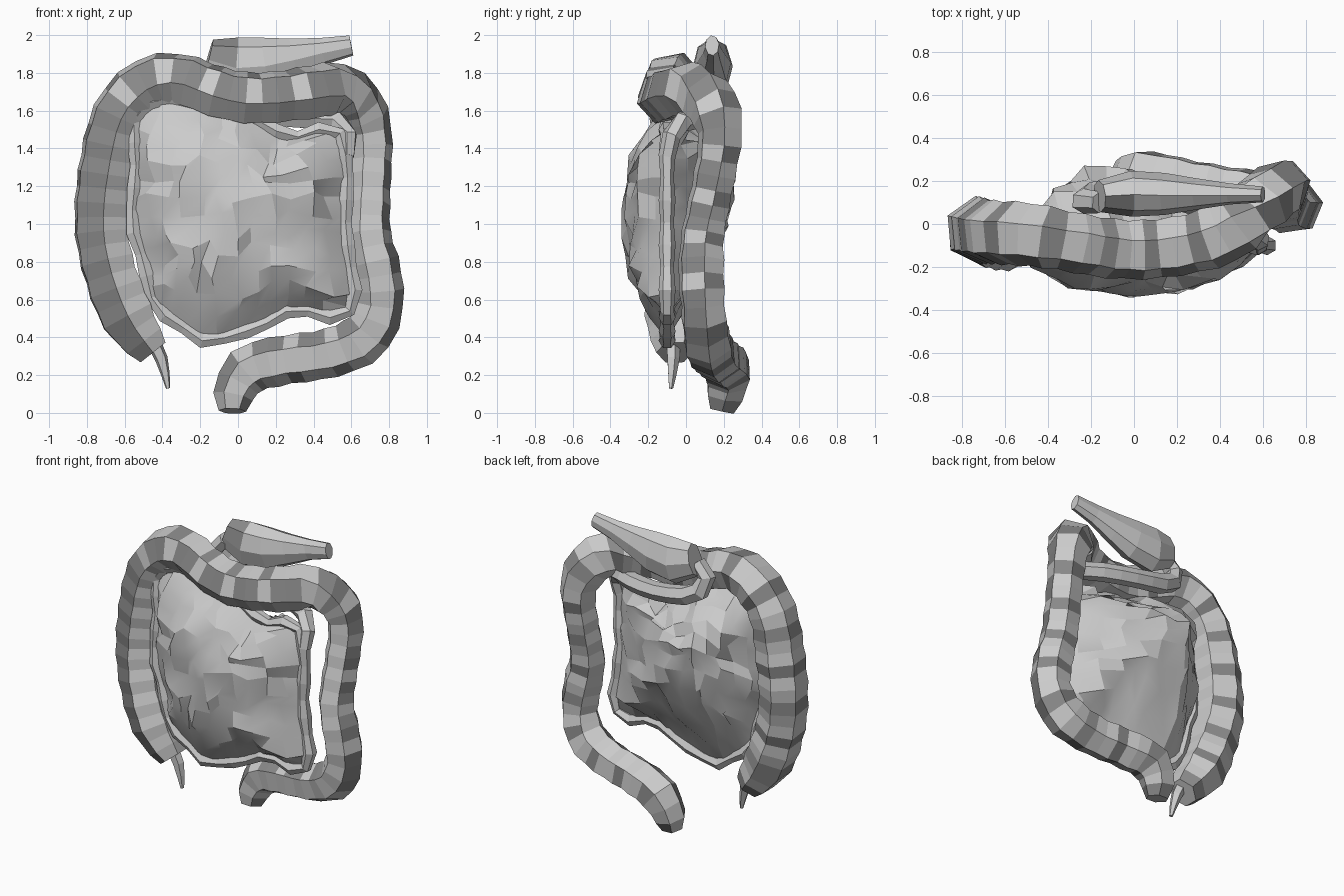
import bpy, bmesh, math, random
from mathutils import Vector

if "Cube" in bpy.data.objects:
    bpy.data.objects.remove(bpy.data.objects["Cube"])

random.seed(11)
dark = bpy.data.materials.new("dark_grey")
dark.diffuse_color = (.25, .25, .25, 1)
dark.use_nodes = True
dark.node_tree.nodes["Principled BSDF"].inputs["Base Color"].default_value = dark.diffuse_color


def finish(name, bm, smooth=0):
    bmesh.ops.recalc_face_normals(bm, faces=bm.faces)
    me = bpy.data.meshes.new(name)
    bm.to_mesh(me)
    bm.free()
    ob = bpy.data.objects.new(name, me)
    bpy.context.collection.objects.link(ob)
    if smooth:
        bpy.ops.object.select_all(action='DESELECT')
        ob.select_set(True)
        bpy.context.view_layer.objects.active = ob
        bpy.ops.object.shade_smooth_by_angle(angle=smooth)
    return ob


def spline(pts, step, closed=False):
    """Even samples of a Catmull-Rom curve; entries are (x, y, z, radius)."""
    P = [Vector(p) for p in pts]
    n = len(P)
    get = (lambda i: P[i % n]) if closed else (lambda i: P[max(0, min(n - 1, i))])
    dense = []
    for i in range(n if closed else n - 1):
        a, b, c, d = (get(i + k) for k in (-1, 0, 1, 2))
        for k in range(16):
            t = k / 16
            dense.append(0.5 * (2 * b + (c - a) * t + (2 * a - 5 * b + 4 * c - d) * t * t
                                + (3 * b - a - 3 * c + d) * t ** 3))
    dense.append(get(0) if closed else P[-1])
    L = [0]
    for a, b in zip(dense, dense[1:]):
        L.append(L[-1] + (b - a).to_3d().length)
    m = max(1, round(L[-1] / step))
    out, j = [], 0
    for i in range(m if closed else m + 1):
        s = L[-1] * i / m
        while j < len(L) - 2 and L[j + 1] < s:
            j += 1
        out.append(dense[j].lerp(dense[j + 1], (s - L[j]) / max(1e-6, L[j + 1] - L[j])))
    return out


def tube(name, pts, step, sides=6, closed=False, twist=0, bump=0.0, squash=1.0, shade=None):
    S = spline(pts, step, closed)
    n = len(S)
    bm = bmesh.new()
    rings = []
    for i, s in enumerate(S):
        a = S[(i - 1) % n] if closed else S[max(0, i - 1)]
        b = S[(i + 1) % n] if closed else S[min(n - 1, i + 1)]
        t = (b - a).to_3d().normalized()
        u = Vector((0, 1, 0))
        u = (u - t * u.dot(t)).normalized()
        v = t.cross(u)
        r = s[3] * (1 + bump * (1 if i % 2 else -1))
        ring = []
        for k in range(sides):
            w = 2 * math.pi * k / sides + twist * i / n
            ring.append(bm.verts.new(s.to_3d() + (u * math.cos(w) * squash + v * math.sin(w)) * r))
        rings.append(ring)
    for i in range(n if closed else n - 1):
        A, B = rings[i], rings[(i + 1) % n]
        for k in range(sides):
            q = (k + 1) % sides
            f = bm.faces.new((A[k], A[q], B[q], B[k]))
            if shade and shade(i, k, i / n):
                f.material_index = 1
    if not closed:
        bm.faces.new(rings[0])
        bm.faces.new(rings[-1])
    ob = finish(name, bm)
    if shade:
        ob.data.materials.append(None)
        ob.data.materials.append(dark)
    return ob


def bands(i, k, t):
    """Dark haustra bands: front outer strip, then the inner strip of the last bend."""
    main = 2 if t < .5 else 1 if t < .78 else 3
    return (k == main and (t < .25 or i % 3 > 0)) or (k in (0, 1, 5) and k != main and i % 3 == 0)


# Large bowel: up the left, across the top, down the right, curling to the exit
colon = [(-.45, -.06, .32, .10), (-.58, -.06, .50, .155), (-.68, -.05, .75, .155),
         (-.725, -.03, 1.0, .155), (-.70, -.03, 1.3, .155), (-.63, -.04, 1.58, .15),
         (-.48, -.05, 1.74, .15), (-.31, -.08, 1.77, .14), (-.14, -.11, 1.71, .14),
         (.03, -.12, 1.67, .14), (.22, -.10, 1.675, .14), (.40, -.05, 1.70, .145),
         (.54, .05, 1.71, .145), (.65, .15, 1.61, .14), (.70, .18, 1.45, .12),
         (.695, .14, 1.2, .115), (.69, .09, .95, .12), (.735, .08, .75, .13),
         (.75, .09, .56, .125), (.67, .11, .40, .135), (.48, .14, .315, .13),
         (.25, .18, .28, .13), (.06, .22, .23, .13), (-.02, .21, .11, .11), (-.03, .19, .01, .075)]
tube("large_bowel", colon, .078, twist=math.pi / 6, bump=.03, shade=bands)

# Appendix
tube("appendix", [(-.44, -.07, .36, .04), (-.40, -.07, .27, .034), (-.37, -.08, .13, .012)], .08, 5)

# Small bowel: lumpy cushion, rounded in front and cone-like behind
outline = [(-.55, 1.55), (-.46, 1.65), (-.3, 1.66), (-.1, 1.61), (.08, 1.56), (.28, 1.46),
           (.42, 1.50), (.54, 1.48), (.58, 1.25), (.57, 1.0), (.60, .75), (.62, .60),
           (.53, .50), (.3, .55), (.12, .46), (-.17, .38), (-.3, .46), (-.44, .57),
           (-.50, .8), (-.56, 1.0), (-.54, 1.3)]
rim = [(x, -.10, z, .04) for x, z in outline]
R = [(s.x, s.z) for s in spline(rim, .02, True)]
N = 12
bm = bmesh.new()


def edge(w, cx, cz):
    """Outline point lying nearest to direction w from a centre."""
    return min(R, key=lambda p: abs(math.remainder(math.atan2(p[1] - cz, p[0] - cx) - w, 2 * math.pi)))


def dome(sign, dx, dz, depth, power, jit):
    grid = []
    for i in range(N + 1):
        row = []
        for j in range(N + 1):
            u, v = 2 * i / N - 1, 2 * j / N - 1
            f = max(abs(u), abs(v))
            ex, ez = edge(math.atan2(v, u), .0, 1.05)
            k = jit if f < .99 else 0
            j3 = [random.uniform(-k, k) for _ in range(3)]
            cx, cz = dx * (1 - f), 1.05 + dz * (1 - f)
            row.append(bm.verts.new((cx + ex * f + j3[0], -.10 + sign * depth * (1 - f ** power) + j3[1] * .8,
                                     cz + (ez - 1.05) * f + j3[2])))
        grid.append(row)
    for i in range(N):
        for j in range(N):
            bm.faces.new((grid[i][j], grid[i + 1][j], grid[i + 1][j + 1], grid[i][j + 1]))


dome(-1, -.02, 0, .22, 2.6, .03)
dome(1, -.16, .22, .37, 1.6, .03)
bmesh.ops.remove_doubles(bm, verts=bm.verts, dist=.001)
finish("small_bowel", bm, .3)
tube("small_bowel_rim", rim, .12, 6, closed=True, bump=.12)

# Duodenum: bend around the pancreas into the small bowel
duo = [(-.16, .10, 1.84, .05), (-.24, .11, 1.74, .06), (-.15, .14, 1.63, .065), (.1, .14, 1.58, .06),
       (.35, .08, 1.56, .06), (.53, -.02, 1.54, .055), (.585, -.08, 1.46, .05), (.575, -.10, 1.36, .045)]
tube("duodenum", duo, .11, 6)

# Pancreas: thick head tapering to a raised tail
pan = [(-.16, .13, 1.87, .11), (-.08, .14, 1.835, .15), (.08, .14, 1.835, .155),
       (.26, .14, 1.87, .115), (.45, .14, 1.915, .072), (.60, .138, 1.945, .055)]
tube("pancreas", pan, .16, 8, twist=.2, squash=.68, shade=lambda i, k, t: i == 0 and k in (2, 3))
